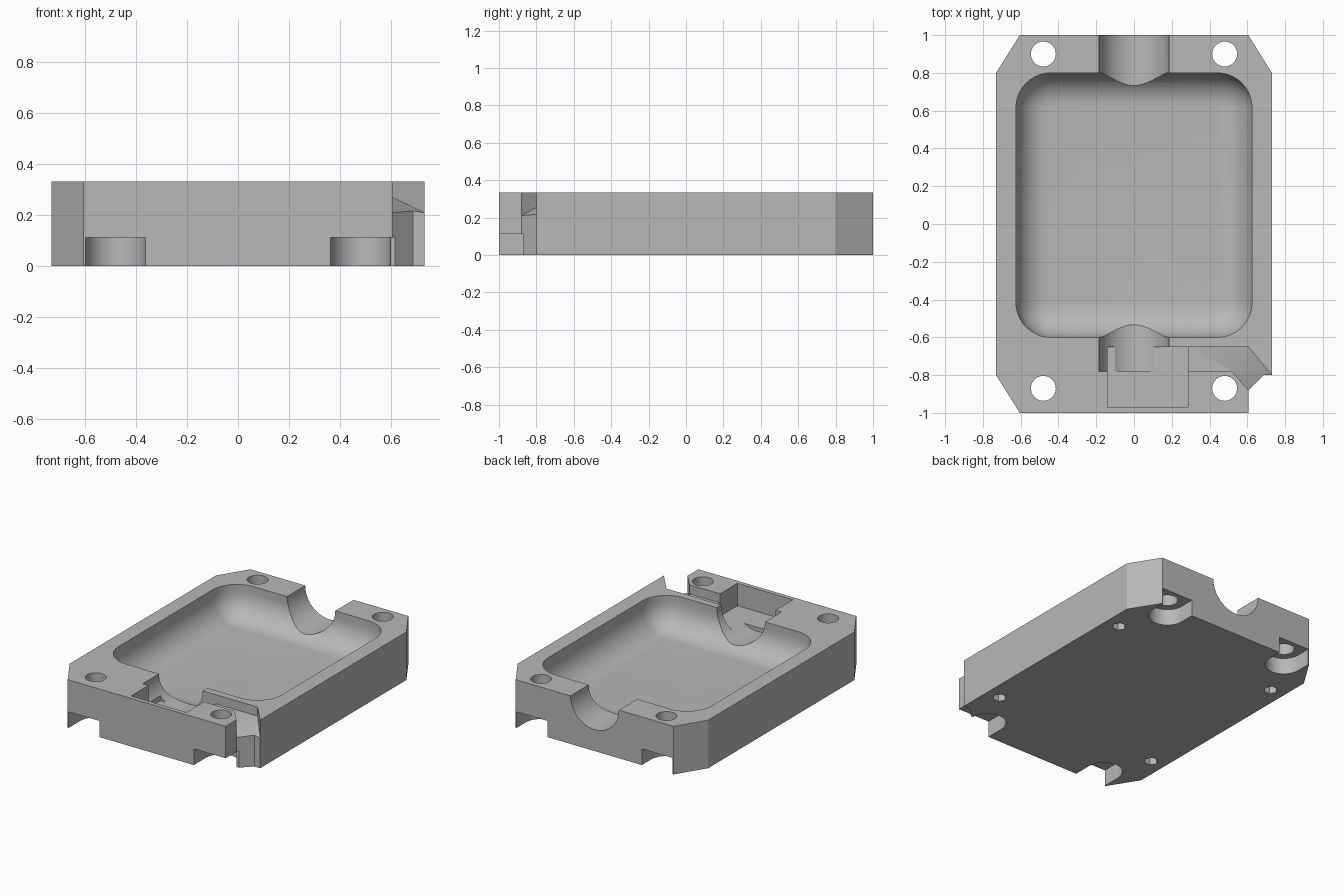
import bpy, bmesh, math
from mathutils import Matrix

cube = bpy.data.objects.get("Cube")
if cube:
    bpy.data.objects.remove(cube, do_unlink=True)

H = 0.333          # block height
ABOVE = 0.45       # cutters reach past the top face

grey = bpy.data.materials.new("plain_grey")
grey.use_nodes = True
grey.diffuse_color = (0.48, 0.48, 0.48, 1)
grey.node_tree.nodes["Principled BSDF"].inputs["Base Color"].default_value = (0.48, 0.48, 0.48, 1)


def finish(name, bm):
    bmesh.ops.recalc_face_normals(bm, faces=bm.faces)
    mesh = bpy.data.meshes.new(name)
    bm.to_mesh(mesh)
    bm.free()
    mesh.materials.append(grey)
    obj = bpy.data.objects.new(name, mesh)
    bpy.context.scene.collection.objects.link(obj)
    return obj


def prism(name, outline, z0, z1):
    bm = bmesh.new()
    face = bm.faces.new([bm.verts.new((x, y, z0)) for x, y in outline])
    top = bmesh.ops.extrude_face_region(bm, geom=[face])["geom"]
    verts = [v for v in top if isinstance(v, bmesh.types.BMVert)]
    bmesh.ops.translate(bm, verts=verts, vec=(0, 0, z1 - z0))
    return finish(name, bm)


def box(name, x0, x1, y0, y1, z0, z1):
    return prism(name, [(x0, y0), (x1, y0), (x1, y1), (x0, y1)], z0, z1)


def hull(name, points):
    bm = bmesh.new()
    for p in points:
        bm.verts.new(p)
    bmesh.ops.convex_hull(bm, input=bm.verts)
    bmesh.ops.dissolve_limit(bm, angle_limit=0.002, verts=bm.verts, edges=bm.edges)
    return finish(name, bm)


def circle(cx, cy, r, n):
    return [(cx + r * math.cos(2 * math.pi * i / n), cy + r * math.sin(2 * math.pi * i / n))
            for i in range(n)]


def rounded_rect(x0, x1, y0, y1, r, steps=10):
    pts = []
    corners = [(x1 - r, y1 - r), (x0 + r, y1 - r), (x0 + r, y0 + r), (x1 - r, y0 + r)]
    for k, (cx, cy) in enumerate(corners):
        for i in range(steps + 1):
            a = math.pi / 2 * (k + i / steps)
            pts.append((cx + r * math.cos(a), cy + r * math.sin(a)))
    return pts


# Block with chamfered corners, one of them stepped back for the cable exit
body = prism("housing_half", [
    (-0.605, -1), (0.605, -1), (0.605, -0.88), (0.685, -0.8), (0.73, -0.8),
    (0.73, 0.8), (0.605, 1), (-0.605, 1), (-0.73, 0.8), (-0.73, -0.8)], 0, H)


def cut(cutter):
    cutter.hide_render = True
    mod = body.modifiers.new("cut", "BOOLEAN")
    mod.operation = "DIFFERENCE"
    mod.solver = "EXACT"
    mod.object = cutter
    bpy.context.view_layer.objects.active = body
    bpy.ops.object.modifier_apply(modifier=mod.name)
    bpy.data.objects.remove(cutter, do_unlink=True)


# Main cavity with filleted floor
FLOOR, FILLET, CORNER = 0.11, 0.175, 0.185
points = [(x, y, ABOVE) for x, y in rounded_rect(-0.625, 0.625, -0.6, 0.8, CORNER)]
for i in range(11):
    a = math.pi / 2 * i / 10
    inset = FILLET * (1 - math.cos(a))
    z = FLOOR + FILLET * (1 - math.sin(a))
    ring = rounded_rect(-0.625 + inset, 0.625 - inset, -0.6 + inset, 0.8 - inset, CORNER - inset)
    points += [(x, y, z) for x, y in ring]
cut(hull("cavity_cutter", points))

# Half-round grooves through the back wall and into the front wall
for y0, y1 in ((0.5, 1.1), (-0.78, -0.35)):
    groove = prism("groove_cutter", circle(0, 0, 0.185, 48), y0, y1)
    groove.data.transform(Matrix.Translation((0, 0, H)) @ Matrix.Rotation(-math.pi / 2, 4, "X"))
    cut(groove)

# Rectangular pocket in the front wall
cut(box("pocket_cutter", -0.14, 0.285, -0.97, -0.65, 0.178, ABOVE))

# Cable channel: straight run, then a ramp down to the corner
cut(prism("channel_cutter", [(0.25, -0.78), (0.52, -0.78), (0.605, -0.65), (0.25, -0.65)],
          0.27, ABOVE))
ramp = [(0.512, -0.77, 0.271), (0.59, -0.652, 0.271), (0.52, -0.78, 0.268), (0.605, -0.65, 0.27),
        (0.73, -0.8, 0.21), (0.605, -0.88, 0.21), (0.813, -0.9, 0.17), (0.69, -0.98, 0.17)]
cut(hull("ramp_cutter", ramp + [(x, y, ABOVE) for x, y, z in ramp]))

# Screw holes with U-shaped recesses opening to the ends
for x in (-0.48, 0.48):
    for y, s in ((0.9, 1), (-0.87, -1)):
        cut(prism("screw_hole_cutter", circle(x, y, 0.066, 32), -0.1, ABOVE))
        r = 0.118
        arc = [(x + r * math.cos(math.pi * i / 24), y - s * r * math.sin(math.pi * i / 24))
               for i in range(25)]
        side = 0.62 if (x > 0 and s < 0) else x + r
        outline = [(side, y)] if side > x + r else []
        outline += arc + [(x - r, s * 1.1), (side, s * 1.1)]
        cut(prism("recess_cutter", outline, -0.1, 0.112))

# Small six-sided sockets in the underside
for x in (-0.625, 0.625):
    for y in (-0.575, 0.6):
        cut(prism("socket_cutter", circle(x, y, 0.045, 6), -0.1, 0.1))

bpy.ops.object.select_all(action="DESELECT")
body.select_set(True)
bpy.context.view_layer.objects.active = body
bpy.ops.object.shade_smooth_by_angle(angle=math.radians(25))
